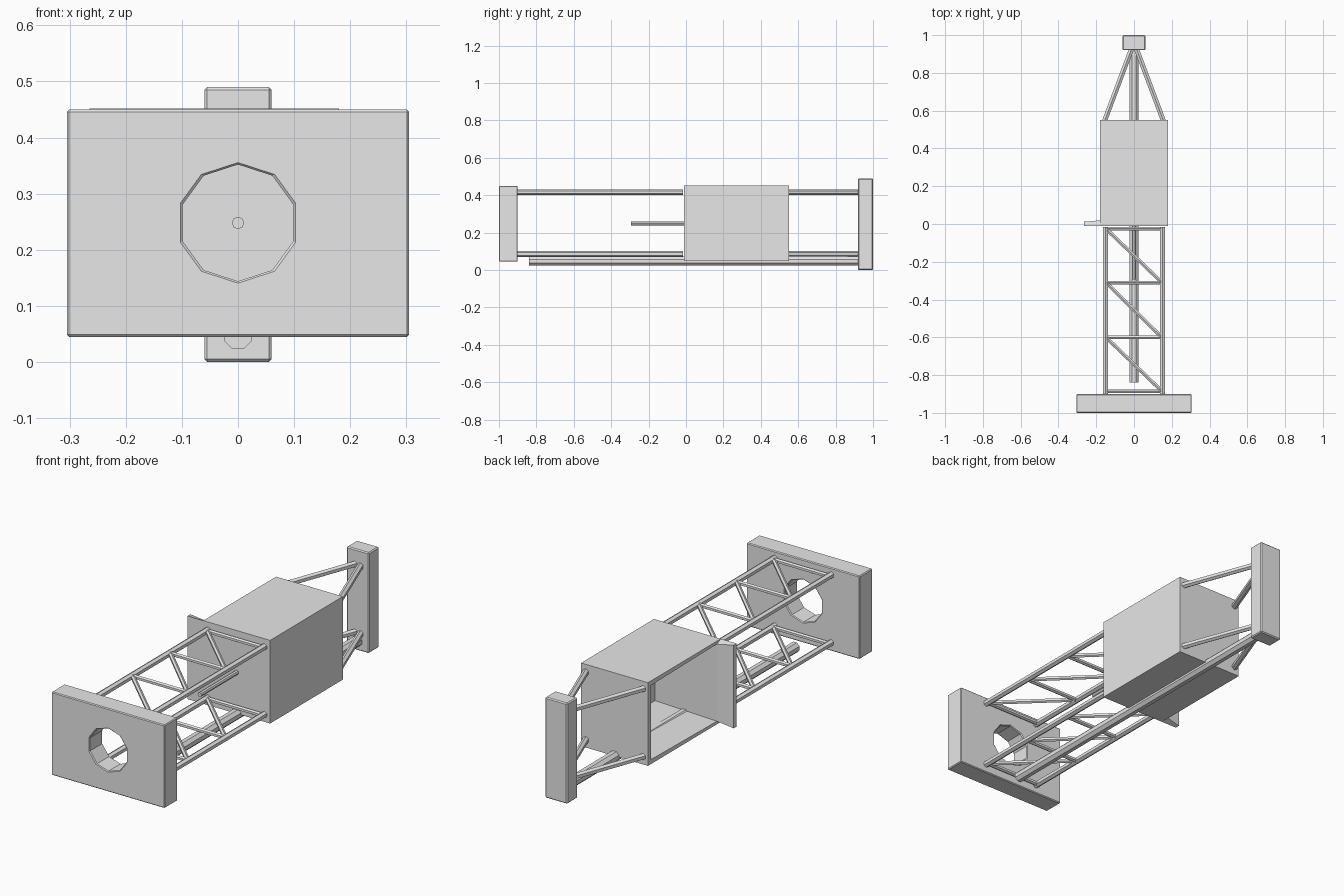
import bpy, bmesh, math
from mathutils import Vector, Matrix

cube = bpy.data.objects.get("Cube")
if cube:
    bpy.data.objects.remove(cube, do_unlink=True)

GREY = (0.8, 0.8, 0.8, 1)
mat = bpy.data.materials.new("plain_grey")
mat.use_nodes = True
mat.diffuse_color = GREY
mat.node_tree.nodes["Principled BSDF"].inputs["Base Color"].default_value = GREY


def finish(name, bm, bevel=0.0, wall=0.0):
    me = bpy.data.meshes.new(name)
    bm.to_mesh(me)
    bm.free()
    me.materials.append(mat)
    ob = bpy.data.objects.new(name, me)
    bpy.context.collection.objects.link(ob)
    if wall:
        mod = ob.modifiers.new("wall", 'SOLIDIFY')
        mod.thickness = wall
        mod.offset = -1
        mod.use_even_offset = True
    if bevel:
        mod = ob.modifiers.new("edge", 'BEVEL')
        mod.width = bevel
        mod.segments = 1
        mod.limit_method = 'ANGLE'
        mod.angle_limit = math.radians(50)
    return ob


def block(lo, hi):
    bm = bmesh.new()
    lo, hi = Vector(lo), Vector(hi)
    bmesh.ops.create_cube(bm, size=1, matrix=Matrix.Translation((lo + hi) / 2)
                          @ Matrix.Diagonal((*(hi - lo), 1)))
    return bm


def bar(name, a, b, r, sides=6, turn=0.0):
    # straight prism between two points
    a, b = Vector(a), Vector(b)
    d = b - a
    rot = d.to_track_quat('Z', 'Y').to_matrix().to_4x4()
    bm = bmesh.new()
    bmesh.ops.create_cone(bm, cap_ends=True, segments=sides, radius1=r, radius2=r,
                          depth=d.length, matrix=Matrix.Translation((a + b) / 2)
                          @ rot @ Matrix.Rotation(turn, 4, 'Z'))
    return finish(name, bm)


# front plate with a ten-sided hole
bm = bmesh.new()
outer = [(-0.305, 0.045), (0.305, 0.045), (0.305, 0.45), (-0.305, 0.45)]
hole = [(0.104 * math.sin(i * math.tau / 10), 0.248 + 0.104 * math.cos(i * math.tau / 10))
        for i in range(10)]
edges = []
for loop in (outer, hole):
    vs = [bm.verts.new((x, -1, z)) for x, z in loop]
    edges += [bm.edges.new((v, vs[i - 1])) for i, v in enumerate(vs)]
bmesh.ops.triangle_fill(bm, edges=edges, use_beauty=True)
ext = bmesh.ops.extrude_face_region(bm, geom=bm.faces[:])
bmesh.ops.translate(bm, vec=(0, 0.1, 0),
                    verts=[g for g in ext["geom"] if isinstance(g, bmesh.types.BMVert)])
bmesh.ops.recalc_face_normals(bm, faces=bm.faces[:])
finish("front_plate", bm, bevel=0.004)

# back post
finish("back_post", block((-0.06, 0.92, 0), (0.06, 1, 0.49)), bevel=0.005)

# open-sided housing whose front wall runs on past the opening as a flap
bm = block((-0.18, -0.01, 0.047), (0.18, 0.55, 0.452))
bm.faces.ensure_lookup_table()
bmesh.ops.delete(bm, geom=[f for f in bm.faces if f.normal.x < -0.5], context='FACES')
corner = [e for e in bm.edges if all(v.co.x < 0 and v.co.y < 0 for v in e.verts)]
ext = bmesh.ops.extrude_edge_only(bm, edges=corner)["geom"]
bmesh.ops.translate(bm, vec=(-0.085, 0, 0),
                    verts=[g for g in ext if isinstance(g, bmesh.types.BMVert)])
for f in [g for g in ext if isinstance(g, bmesh.types.BMFace)]:
    f.normal_update()
    if f.normal.y > 0:
        f.normal_flip()
finish("housing", bm, wall=0.022)

# upper and lower lattice: chords, cross bars, diagonals and rear struts
stations = [-0.025, -0.31, -0.6, -0.885]
for level, z in (("upper", 0.416), ("lower", 0.086)):
    for side, s in (("left", 1), ("right", -1)):
        bar(f"{level}_{side}_chord", (s * 0.152, -0.91, z), (s * 0.152, -0.015, z), 0.0155)
        bar(f"{level}_{side}_rear_strut", (s * 0.158, 0.54, z), (s * 0.012, 0.93, z), 0.015)
    for i, y in enumerate(stations):
        bar(f"{level}_cross_bar_{i + 1}", (-0.15, y, z), (0.15, y, z), 0.011)
    for i, (y0, y1) in enumerate(zip(stations, stations[1:])):
        bar(f"{level}_diagonal_{i + 1}", (-0.148, y0, z), (0.148, y1, z), 0.011)

# long bottom beam and the thin rod in front of the housing
bar("bottom_beam", (0, -0.84, 0.047), (0, 0.93, 0.047), 0.026, 8, math.pi / 8)
bar("front_rod", (0, -0.295, 0.248), (0, 0, 0.248), 0.011, 8)
